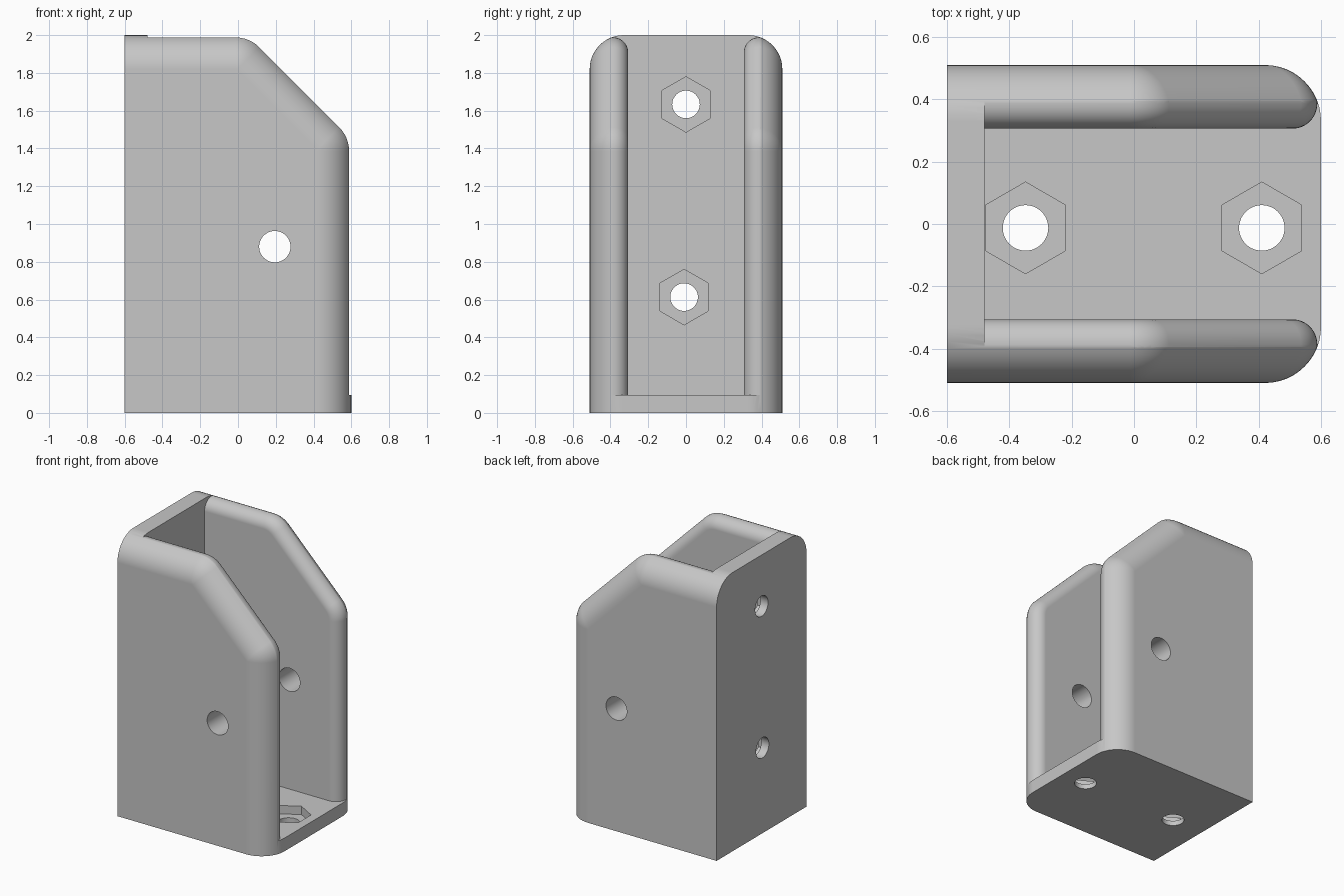
import bpy, bmesh
from math import sin, cos, pi, radians
from mathutils import Matrix, Vector

cube = bpy.data.objects.get("Cube")
if cube:
    bpy.data.objects.remove(cube, do_unlink=True)

# Main sizes
HALF_X, HALF_Y, TOP = 0.6, 0.51, 2.0
BACK, FLOOR, INNER = -0.48, 0.095, 0.306
OUTER_R, INNER_R, STEP = 0.18, 0.08, 0.012
CORNER_R, SLOPE = 0.19, 2.065      # slope line: x + z = SLOPE
STEPS = 12

grey = bpy.data.materials.new("light_grey")
grey.use_nodes = True
colour = (0.57, 0.57, 0.57, 1)
grey.diffuse_color = colour
grey.node_tree.nodes["Principled BSDF"].inputs["Base Color"].default_value = colour


def finish(bm, name):
    bmesh.ops.remove_doubles(bm, verts=bm.verts, dist=1e-5)
    bmesh.ops.recalc_face_normals(bm, faces=bm.faces)
    mesh = bpy.data.meshes.new(name)
    bm.to_mesh(mesh)
    bm.free()
    mesh.materials.append(grey)
    obj = bpy.data.objects.new(name, mesh)
    bpy.context.collection.objects.link(obj)
    return obj


def rim(d, low, back):
    """Front edge, slope and top edge as an (x, z) path, inset by d."""
    reach = CORNER_R * (2 ** 0.5 - 1)
    lower = (HALF_X - CORNER_R, SLOPE - HALF_X - reach)
    upper = (SLOPE - TOP - reach, TOP - CORNER_R)
    path = [(HALF_X - d, low)]
    for (cx, cz), start in ((lower, 0), (upper, pi / 4)):
        for i in range(7):
            a = start + pi / 4 * i / 6
            path.append((cx + (CORNER_R - d) * cos(a), cz + (CORNER_R - d) * sin(a)))
    return path + [(back, TOP - d)]


def loft(sections, name):
    """Skin matching (x, z) outlines placed along y and cap both ends."""
    bm = bmesh.new()
    rings = [[bm.verts.new((x, y, z)) for x, z in pts] for y, pts in sections]
    for a, b in zip(rings, rings[1:]):
        for i in range(len(a)):
            j = (i + 1) % len(a)
            bm.faces.new((a[i], a[j], b[j], b[i]))
    bm.faces.new(rings[0])
    bm.faces.new(rings[-1])
    return finish(bm, name)


def mirrored(half):
    return [(-y, pts) for y, pts in reversed(half)] + half


# Solid body with rounded outer rim
half = []
for i in range(STEPS + 1):
    a = pi / 2 * i / STEPS
    y, d = HALF_Y - OUTER_R * (1 - sin(a)), OUTER_R * (1 - cos(a))
    half.append((y, [(-HALF_X, 0)] + rim(d, 0, -HALF_X)))
bracket = loft(mirrored(half), "bracket")

# Channel cutter: open cavity flaring into the rounded inner rims
far = rim(-0.1, FLOOR, BACK)[::-1]
edge = rim(STEP + INNER_R, FLOOR, BACK)
cavity = [edge[0]] + [(BACK, FLOOR)] * (len(edge) - 2) + [edge[-1]]
half = [(INNER, cavity + far)]
for i in range(STEPS + 1):
    a = pi / 2 * i / STEPS
    d = STEP + INNER_R * (1 - sin(a))
    half.append((INNER + INNER_R * (1 - cos(a)), rim(d, FLOOR, BACK) + far))
half.append((0.45, rim(STEP, FLOOR, BACK) + far))
cutters = [loft(mirrored(half), "channel_cutter")]


def drill(name, centre, axis, radius, depth, sides=48):
    turn = {"X": Matrix.Rotation(pi / 2, 4, "Y") @ Matrix.Rotation(pi / 6, 4, "Z"),
            "Y": Matrix.Rotation(pi / 2, 4, "X"),
            "Z": Matrix.Identity(4)}[axis]
    bm = bmesh.new()
    bmesh.ops.create_cone(bm, cap_ends=True, segments=sides, radius1=radius,
                          radius2=radius, depth=depth,
                          matrix=Matrix.Translation(Vector(centre)) @ turn)
    cutters.append(finish(bm, name))


# Screw holes with hexagonal nut pockets in the floor and the back plate
POCKET = 0.06
for x in (-0.348, 0.41):
    drill("floor_nut_cutter", (x, -0.0125, FLOOR), "Z", 0.147, 2 * POCKET, 6)
    drill("floor_hole_cutter", (x, -0.0125, 0.05), "Z", 0.073, 0.3)
for y, z in ((0, 1.633), (-0.01, 0.613)):
    drill("back_nut_cutter", (BACK, y, z), "X", 0.147, 2 * POCKET, 6)
    drill("back_hole_cutter", (-0.54, y, z), "X", 0.073, 0.3)

# Pin hole through both side walls
drill("pin_hole_cutter", (0.195, 0, 0.88), "Y", 0.083, 1.3)

bpy.ops.object.select_all(action="DESELECT")
bpy.context.view_layer.objects.active = bracket
bracket.select_set(True)
for cutter in cutters:
    cutter.hide_render = True
    mod = bracket.modifiers.new("cut", "BOOLEAN")
    mod.operation, mod.solver, mod.object = "DIFFERENCE", "EXACT", cutter
    bpy.ops.object.modifier_apply(modifier=mod.name)
    bpy.data.objects.remove(cutter, do_unlink=True)

# Smooth the rounded rims, keep the hard edges
bpy.ops.object.shade_smooth_by_angle(angle=radians(30))
weighted = bracket.modifiers.new("weighted_normals", "WEIGHTED_NORMAL")
weighted.keep_sharp = True
